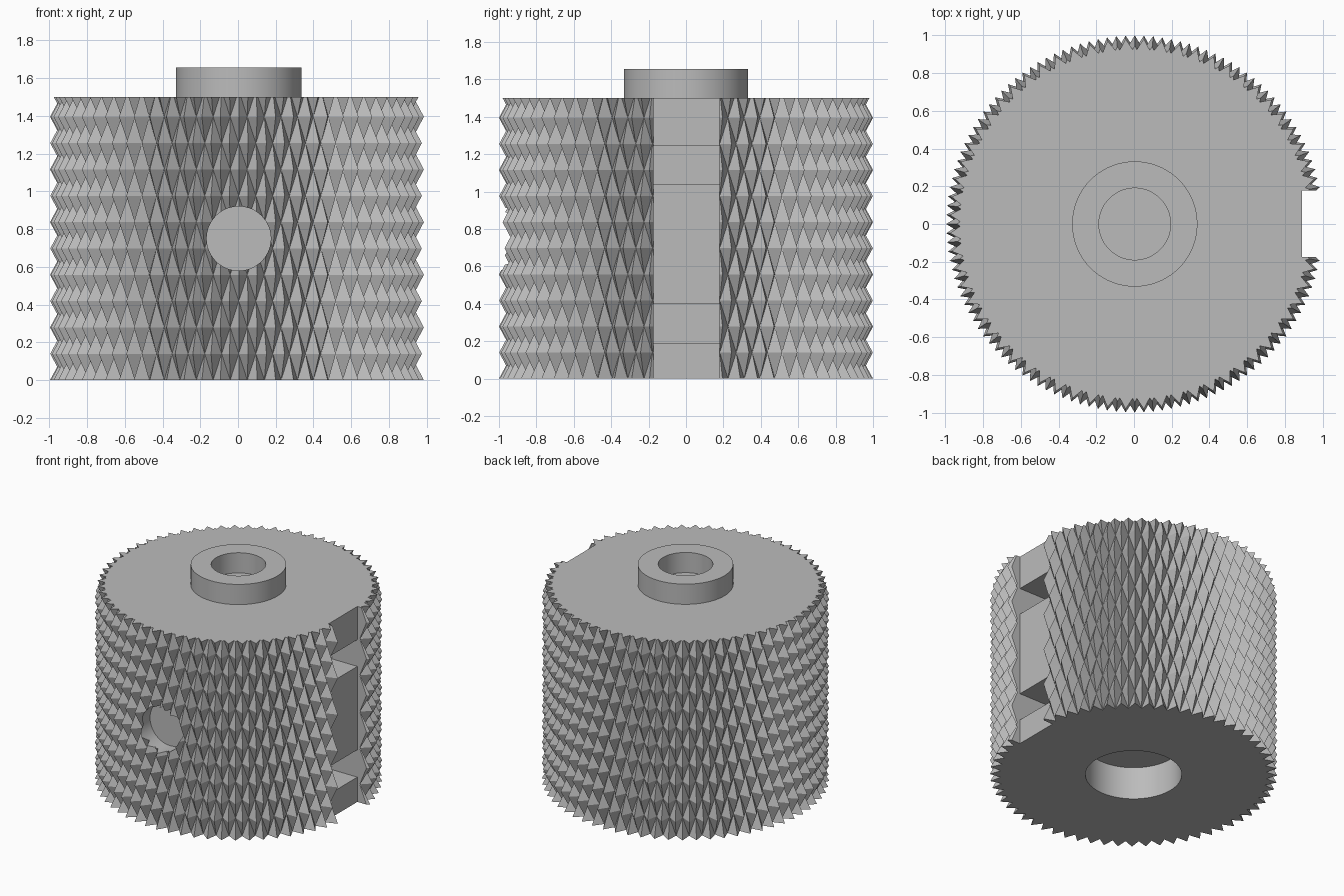
import bpy
import bmesh
from math import cos, sin, pi, radians
from mathutils import Matrix, Vector

if "Cube" in bpy.data.objects:
    bpy.data.objects.remove(bpy.data.objects["Cube"])

HEIGHT = 1.5
TIP, ROOT = 1.0, 0.925
TEETH = 64
ROW = 0.1395
ROWS = 11

grey = bpy.data.materials.new("plain grey")
grey.use_nodes = True
colour = (0.5, 0.5, 0.5, 1)
grey.diffuse_color = colour
grey.node_tree.nodes["Principled BSDF"].inputs["Base Color"].default_value = colour


def finish(bm, name):
    bmesh.ops.recalc_face_normals(bm, faces=bm.faces)
    mesh = bpy.data.meshes.new(name)
    bm.to_mesh(mesh)
    bm.free()
    mesh.materials.append(grey)
    obj = bpy.data.objects.new(name, mesh)
    bpy.context.collection.objects.link(obj)
    return obj


def activate(obj):
    bpy.ops.object.select_all(action="DESELECT")
    obj.select_set(True)
    bpy.context.view_layer.objects.active = obj


def cylinder(name, radius, start, end):
    """Round bar between two points."""
    a, b = Vector(start), Vector(end)
    turn = (b - a).to_track_quat("Z", "Y").to_matrix().to_4x4()
    bm = bmesh.new()
    bmesh.ops.create_cone(bm, cap_ends=True, segments=72, radius1=radius, radius2=radius,
                          depth=(b - a).length, matrix=Matrix.Translation((a + b) / 2) @ turn)
    return finish(bm, name)


def box(name, low, high):
    a, b = Vector(low), Vector(high)
    bm = bmesh.new()
    bmesh.ops.create_cube(bm, size=1,
                          matrix=Matrix.Translation((a + b) / 2) @ Matrix.Diagonal((*(b - a), 1)))
    return finish(bm, name)


def cut(obj, cutter):
    cutter.hide_render = True
    mod = obj.modifiers.new("cut", "BOOLEAN")
    mod.operation = "DIFFERENCE"
    mod.solver = "EXACT"
    mod.object = cutter
    activate(obj)
    bpy.ops.object.modifier_apply(modifier=mod.name)
    bpy.data.objects.remove(cutter)


# Knurled drum: tips and roots alternate around and up the wall
bm = bmesh.new()
count = TEETH * 2
rings = []
for j in range(ROWS + 1):
    ring = []
    for i in range(count):
        r = ROOT if (i + j) % 2 else TIP
        a = 2 * pi * i / count
        ring.append(bm.verts.new((r * cos(a), r * sin(a), j * ROW)))
    rings.append(ring)
for j in range(ROWS):
    for i in range(count):
        k = (i + 1) % count
        a, b = rings[j][i], rings[j][k]
        c, d = rings[j + 1][k], rings[j + 1][i]
        # Split each cell along the groove so every tooth is a pyramid
        for tri in ([(a, b, c), (a, c, d)] if (i + j) % 2 else [(a, b, d), (b, c, d)]):
            bm.faces.new(tri)
bm.faces.new(rings[0][::-1])
# Trim the top flat
trim = bmesh.ops.bisect_plane(bm, geom=bm.verts[:] + bm.edges[:] + bm.faces[:],
                              plane_co=(0, 0, HEIGHT), plane_no=(0, 0, 1), clear_outer=True)
rim = [e for e in trim["geom_cut"] if isinstance(e, bmesh.types.BMEdge)]
bmesh.ops.contextual_create(bm, geom=rim)
drum = finish(bm, "knurled_drum")

# Side slot with two deeper pockets
cut(drum, box("slot_cutter", (0.885, -0.175, -0.2), (1.2, 0.178, 1.7)))
for low, high in ((0.19, 0.4), (1.04, 1.245)):
    cut(drum, box("pocket_cutter", (0.58, -0.175, low), (1.2, 0.178, high)))

# Blind hole in the front and recess underneath
cut(drum, cylinder("front_hole_cutter", 0.17, (0, -1.2, 0.75), (0, -0.83, 0.75)))
cut(drum, cylinder("recess_cutter", 0.335, (0, 0, -0.2), (0, 0, 0.25)))

# Raised collar on top
collar = cylinder("top_collar", 0.332, (0, 0, HEIGHT - 0.005), (0, 0, 1.655))
cut(collar, cylinder("collar_bore_cutter", 0.19, (0, 0, 1.3), (0, 0, 1.8)))

for obj in (drum, collar):
    obj.location.x = 0.004
    activate(obj)
    bpy.ops.object.shade_smooth_by_angle(angle=radians(12))
